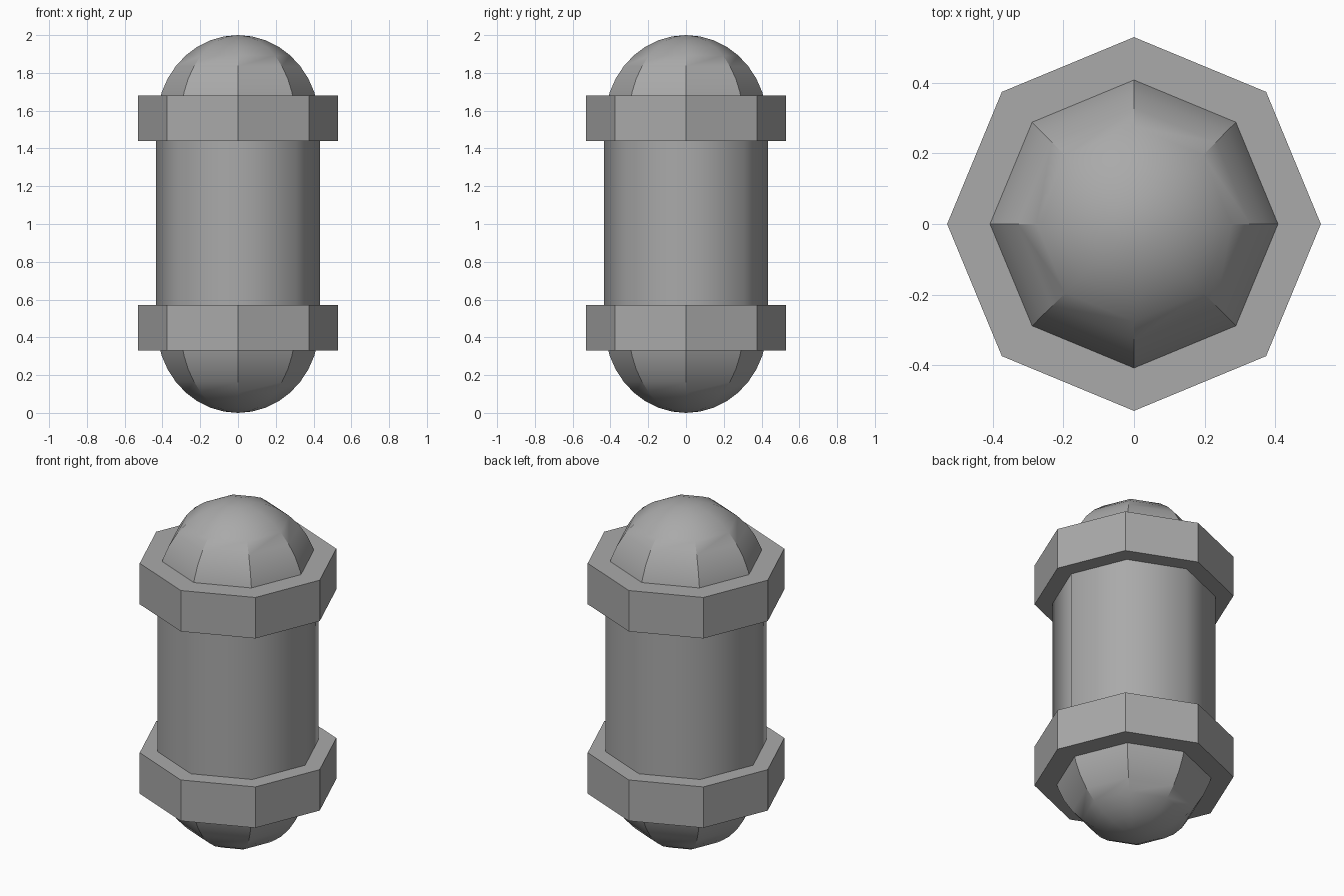
import bpy
import bmesh
from math import cos, sin, pi, radians

if "Cube" in bpy.data.objects:
    bpy.data.objects.remove(bpy.data.objects["Cube"], do_unlink=True)

SIDES = 8

# Single grey metal colour
grey = bpy.data.materials.new("grey_metal")
grey.use_nodes = True
grey.diffuse_color = (0.4, 0.4, 0.4, 1)
grey.node_tree.nodes["Principled BSDF"].inputs["Base Color"].default_value = (0.4, 0.4, 0.4, 1)


def lathe(name, profile, smooth_angle=None):
    """Turn a list of (radius, z) points, from bottom to top, into an eight-sided solid."""
    bm = bmesh.new()
    rings = []
    for r, z in profile:
        if r < 1e-5:
            rings.append([bm.verts.new((0, 0, z))] * SIDES)
        else:
            rings.append([bm.verts.new((r * cos(2 * pi * i / SIDES), r * sin(2 * pi * i / SIDES), z))
                          for i in range(SIDES)])
    for low, high in zip(rings, rings[1:]):
        for i in range(SIDES):
            j = (i + 1) % SIDES
            corners = [low[i], low[j], high[j], high[i]]
            bm.faces.new(list(dict.fromkeys(corners)))
    bmesh.ops.recalc_face_normals(bm, faces=bm.faces)
    mesh = bpy.data.meshes.new(name)
    bm.to_mesh(mesh)
    bm.free()
    mesh.materials.append(grey)
    obj = bpy.data.objects.new(name, mesh)
    bpy.context.collection.objects.link(obj)
    if smooth_angle is not None:
        bpy.ops.object.select_all(action='DESELECT')
        obj.select_set(True)
        bpy.context.view_layer.objects.active = obj
        bpy.ops.object.shade_smooth_by_angle(angle=radians(smooth_angle))
    return obj


# Main barrel, smooth all round
lathe("barrel", [(0.435, 0.45), (0.435, 1.55)], smooth_angle=180)

# Protruding flat-faced collars
for name, z in (("lower_collar", 0.33), ("upper_collar", 1.44)):
    lathe(name, [(0, z), (0.53, z), (0.53, z + 0.24), (0, z + 0.24)])

# Domed ends, creased near the collars and smooth towards the tips
dome = [(0.43 * cos(radians(a)), 0.46 * sin(radians(a))) for a in range(0, 91, 10)]
lathe("upper_dome", [(r, 1.54 + h) for r, h in dome], smooth_angle=30)
lathe("lower_dome", [(r, 0.46 - h) for r, h in reversed(dome)], smooth_angle=30)
